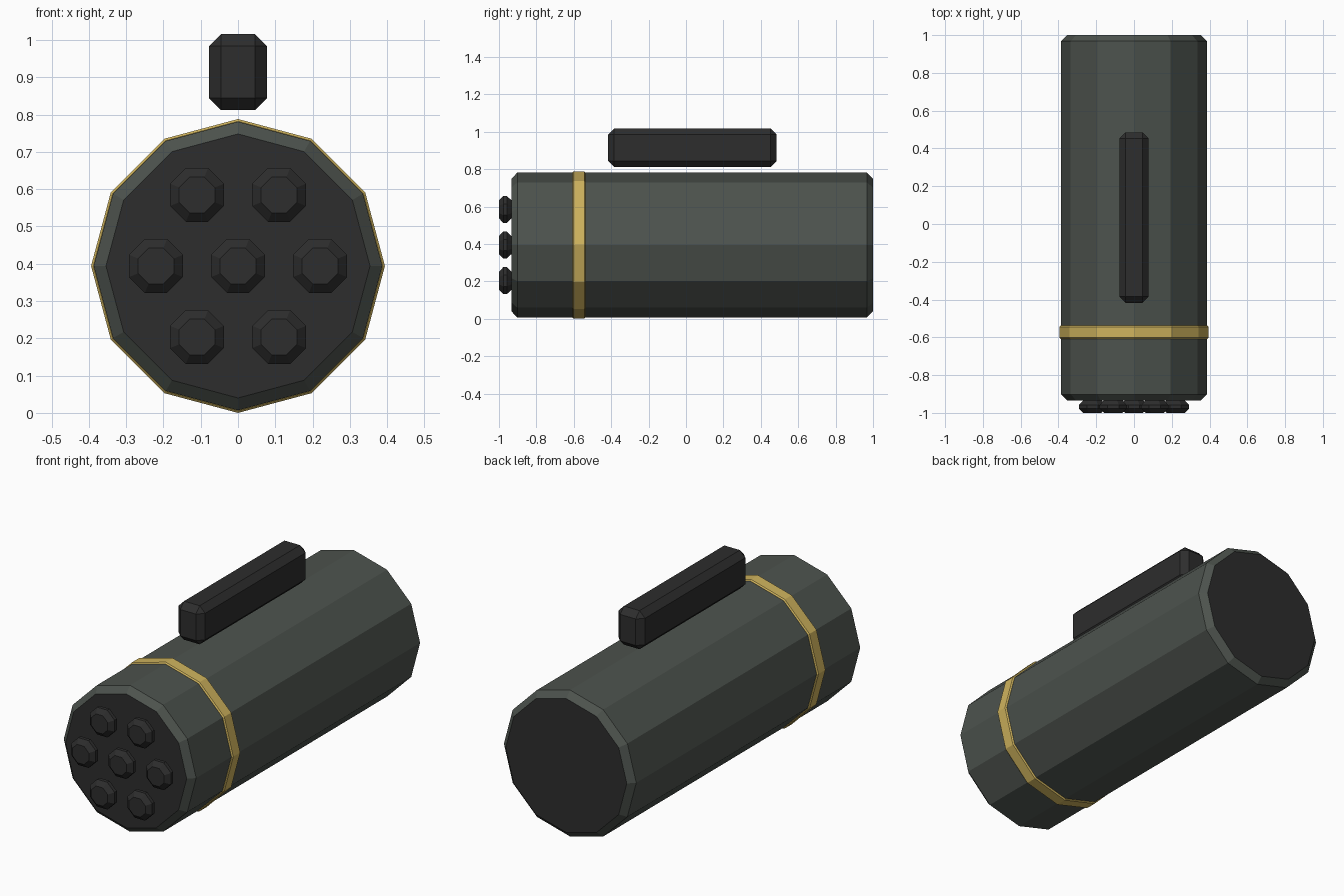
import bpy, bmesh, math
from mathutils import Vector

if "Cube" in bpy.data.objects:
    bpy.data.objects.remove(bpy.data.objects["Cube"])

ZC = 0.394  # height of the tube axis


def material(name, rgb):
    m = bpy.data.materials.new(name)
    m.diffuse_color = (*rgb, 1)
    m.use_nodes = True
    m.node_tree.nodes["Principled BSDF"].inputs["Base Color"].default_value = m.diffuse_color
    return m


green = material("grey_green", (0.074, 0.086, 0.075))
black = material("soft_black", (0.026, 0.026, 0.026))
gold = material("gold", (0.62, 0.45, 0.11))


def finish(bm, name, mats):
    bmesh.ops.recalc_face_normals(bm, faces=bm.faces)
    me = bpy.data.meshes.new(name)
    bm.to_mesh(me)
    bm.free()
    for m in mats:
        me.materials.append(m)
    ob = bpy.data.objects.new(name, me)
    bpy.context.collection.objects.link(ob)
    return ob


def turned(name, profile, sides, mats, x=0, z=ZC, phase=0.0, cap_index=0):
    """Solid turned around the y direction from (radius, y) pairs."""
    bm = bmesh.new()
    rings = []
    for r, y in profile:
        ring = []
        for i in range(sides):
            a = phase + 2 * math.pi * i / sides
            ring.append(bm.verts.new((x + r * math.cos(a), y, z + r * math.sin(a))))
        rings.append(ring)
    for a, b in zip(rings, rings[1:]):
        for i in range(sides):
            j = (i + 1) % sides
            bm.faces.new((a[i], a[j], b[j], b[i]))
    for ring in (rings[0], rings[-1]):
        bm.faces.new(ring).material_index = cap_index
    return finish(bm, name, mats)


# Main tube with chamfered rims and dark end caps
turned("tube_body", [(0.354, -0.934), (0.387, -0.902), (0.387, 0.968), (0.354, 1.0)],
       12, [green, black], cap_index=1)

# Gold band
turned("gold_band", [(0.388, -0.608), (0.394, -0.602), (0.394, -0.544), (0.388, -0.538)],
       12, [gold])

# Seven studs on the front: one in the middle, six around it
spots = [(0, 0)] + [(0.22 * math.cos(k * math.pi / 3), 0.22 * math.sin(k * math.pi / 3))
                    for k in range(6)]
for n, (dx, dz) in enumerate(spots):
    turned(f"front_stud_{n}", [(0.052, -1.0), (0.078, -0.977), (0.078, -0.958), (0.052, -0.933)],
           8, [black], x=dx, z=ZC + dz, phase=math.pi / 8)

# Floating chamfered bar above the tube
bm = bmesh.new()
bmesh.ops.create_cube(bm, size=1)
bmesh.ops.scale(bm, vec=Vector((0.155, 0.902, 0.204)), verts=bm.verts)
bmesh.ops.translate(bm, vec=Vector((0, 0.034, 0.914)), verts=bm.verts)
bmesh.ops.bevel(bm, geom=list(bm.edges), offset=0.032, segments=1,
                affect='EDGES', profile=0.5)
finish(bm, "top_bar", [black])
